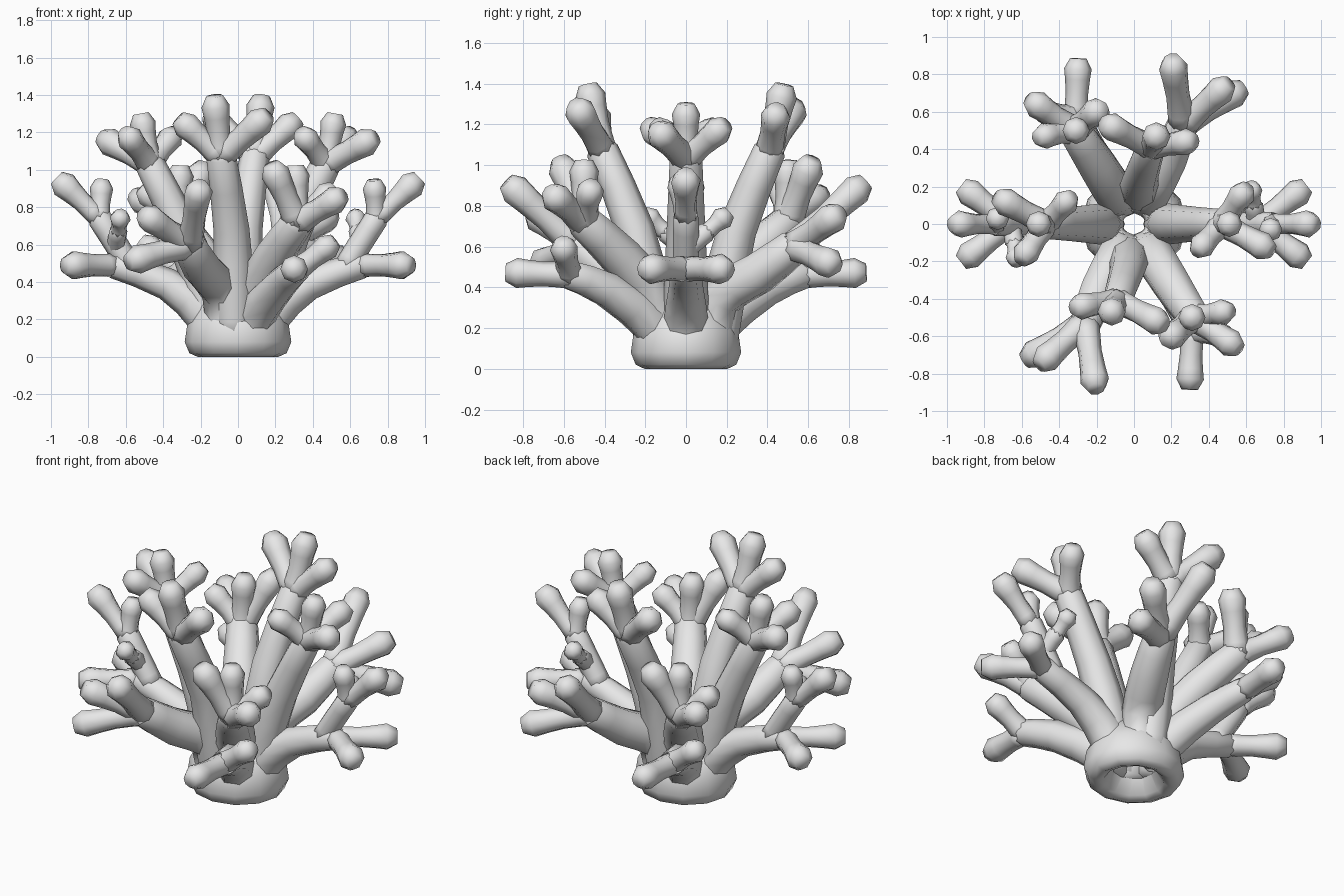
import bpy, bmesh, math
from mathutils import Vector, Matrix

if "Cube" in bpy.data.objects:
    bpy.data.objects.remove(bpy.data.objects["Cube"])

coral = bpy.data.materials.new("pale_grey")
coral.diffuse_color = (0.8, 0.8, 0.8, 1)
coral.use_nodes = True
coral.node_tree.nodes["Principled BSDF"].inputs["Base Color"].default_value = coral.diffuse_color
SIDES = 8


def finish(name, bm):
    bmesh.ops.recalc_face_normals(bm, faces=bm.faces)
    me = bpy.data.meshes.new(name)
    bm.to_mesh(me)
    bm.free()
    for p in me.polygons:
        p.use_smooth = True
    me.materials.append(coral)
    bpy.context.collection.objects.link(bpy.data.objects.new(name, me))


def ring(c, u, w, r, n):
    return [c + r * (u * math.cos(t) + w * math.sin(t))
            for t in (2 * math.pi * k / n for k in range(n))]


def tube(bm, pts):
    # points are (position, radius); the path is smoothed and its end rounded
    v = [Vector((*p, r)) for p, r in pts]
    path = []
    for i in range(len(v) - 1):
        a, b = v[max(i - 1, 0)], v[min(i + 2, len(v) - 1)]
        path += [v[i], (9 * (v[i] + v[i + 1]) - a - b) / 16]
    path.append(v[-1])
    pos = [p.to_3d() for p in path]
    rad = [p.w for p in path]
    pos.append(pos[-1] + (pos[-1] - pos[-2]).normalized() * rad[-1] * 0.75)
    rad.append(rad[-1] * 0.6)
    n = len(pos)
    tan = [(pos[min(i + 1, n - 1)] - pos[max(i - 1, 0)]).normalized() for i in range(n)]
    u = tan[0].orthogonal().normalized()
    rings = []
    for i in range(n):
        if i:
            u = tan[i - 1].rotation_difference(tan[i]) @ u
        rings.append([bm.verts.new(c) for c in ring(pos[i], u, tan[i].cross(u), rad[i], SIDES)])
    for a, b in zip(rings, rings[1:]):
        for k in range(SIDES):
            j = (k + 1) % SIDES
            bm.faces.new((a[k], a[j], b[j], b[k]))
    bm.faces.new(rings[0])
    bm.faces.new(rings[-1])


def finger(bm, fork, r, tip):
    # narrow neck leading from a fork to a swollen tip; longer fingers swell more
    a, b = Vector(fork), Vector(tip)
    end = min(max(.045 + .11 * (b - a).length, .055), .077)
    tube(bm, [(a, r * .9), (a.lerp(b, .5), min(r, end) * .82), (b, end)])


def branch(name, mid, fork, tips, r=.08, rise=.34, root=None):
    # stem leaves the foot towards its mid point, thins to the fork, then splits
    out = Vector((mid[0], mid[1], 0)).normalized()
    up = Vector((0, 0, 1))
    if root:
        stem = [(root, r)]
    else:
        stem = [(out * .15 + up * .1, .1), (out * .18 + up * rise, .11)]
    stem += [(mid, r * 1.2 if not root else r), (fork, r)]
    # every branch appears twice, turned half a circle about z
    for turn in range(2):
        bm = bmesh.new()
        tube(bm, stem)
        for tip in tips:
            finger(bm, fork, r, tip)
        bmesh.ops.rotate(bm, verts=bm.verts, matrix=Matrix.Rotation(math.pi * turn, 3, 'Z'))
        finish(f"{name}_{turn + 1}", bm)


branch("tall_front_branch", (-.035, -.25, .68), (-.09, -.41, 1.07),
       [(-.12, -.47, 1.34), (-.28, -.44, 1.24), (.12, -.52, 1.26)])
branch("tall_side_branch", (.29, 0, .66), (.47, 0, 1.03),
       [(.51, 0, 1.25), (.69, -.12, 1.15), (.58, .16, 1.17), (.36, -.12, 1.17)])
branch("low_side_branch", (.38, 0, .39), (.66, 0, .49),
       [(.88, y, .49) for y in (-.17, .17)], r=.072, rise=.23)
branch("side_twig", (.65, 0, .6), (.74, 0, .74),
       [(.93, 0, .92), (.73, -.03, .9)], r=.065, root=(.57, 0, .47))
branch("side_knob", (.65, .04, .62), (.64, .1, .67),
       [(.63, .18, .74)], r=.05, root=(.65, 0, .58))
branch("mid_left_branch", (-.19, -.36, .47), (-.26, -.53, .6),
       [(-.21, -.84, .88), (-.47, -.72, .74), (-.54, -.7, .52)], r=.088)
branch("mid_right_branch", (.2, -.32, .55), (.32, -.5, .72),
       [(.52, -.64, .84), (.2, -.6, .98), (.31, -.5, .97), (.48, -.47, .87)], r=.088)
branch("low_right_branch", (.23, -.39, .39), (.31, -.57, .46),
       [(.3, -.83, .47), (.48, -.6, .59)], r=.075, rise=.22)

# hollow ring-shaped foot, open through the middle
profile = [(.17, .02), (.215, 0), (.26, .02), (.285, .08), (.27, .18),
           (.2, .31), (.08, .3), (.06, .2)]
bm = bmesh.new()
N = 12
loops = []
for r, z in profile:
    loops.append([bm.verts.new(c) for c in
                  ring(Vector((0, 0, z)), Vector((1, 0, 0)), Vector((0, .95, 0)), r, N)])
for i, a in enumerate(loops):
    b = loops[(i + 1) % len(loops)]
    for k in range(N):
        j = (k + 1) % N
        bm.faces.new((a[k], a[j], b[j], b[k]))
finish("foot", bm)
